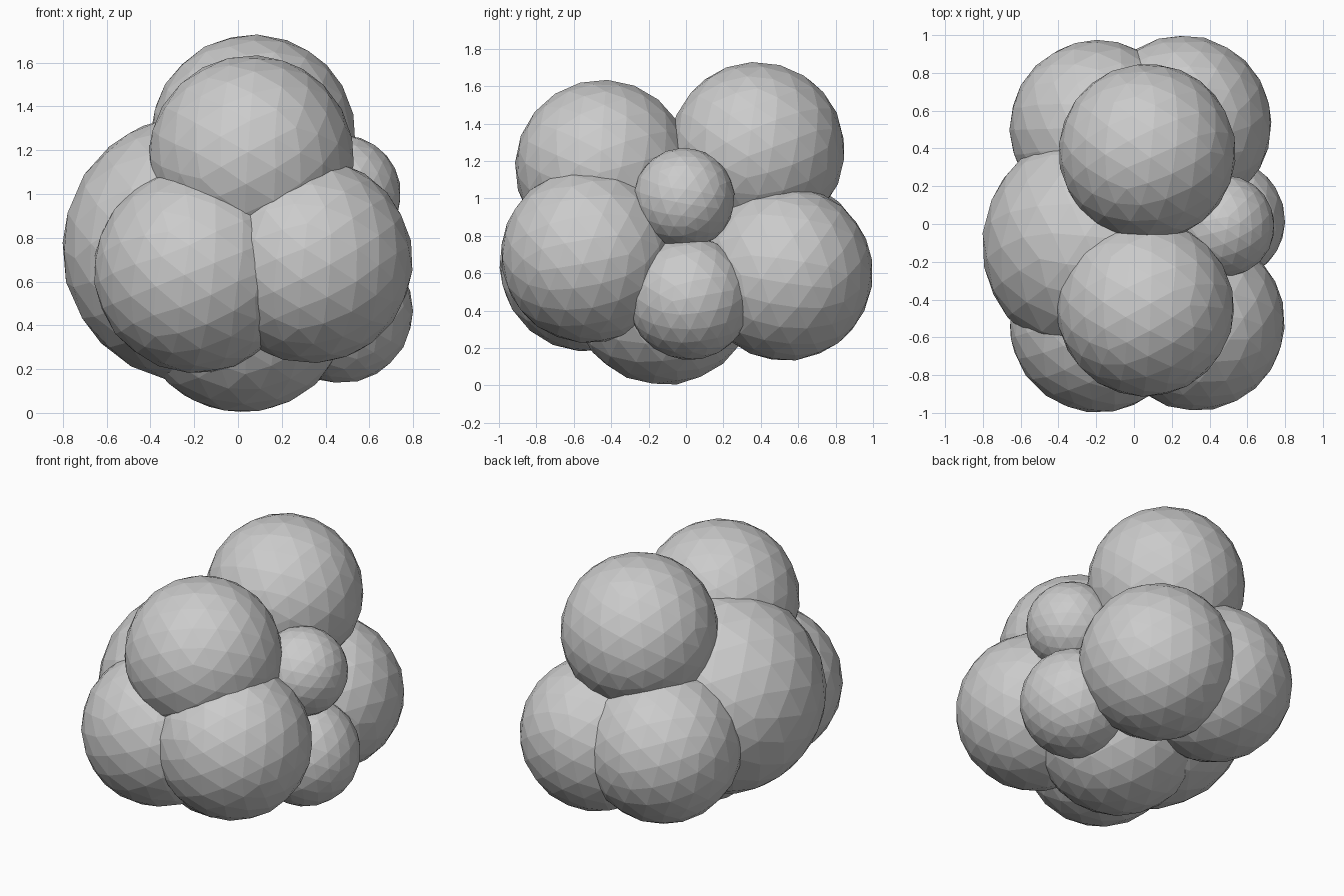
import bpy
import random
from math import pi

if "Cube" in bpy.data.objects:
    bpy.data.objects.remove(bpy.data.objects["Cube"])

random.seed(4)

# Lobes of the rounded clump: name, centre, radius
LOBES = [
    ("top_back_lobe", (0.07, 0.38, 1.26), 0.47),
    ("top_front_lobe", (0.06, -0.445, 1.165), 0.47),
    ("front_right_lobe", (0.33, -0.52, 0.695), 0.47),
    ("front_left_lobe", (-0.19, -0.53, 0.65), 0.47),
    ("large_left_lobe", (-0.19, -0.11, 0.75), 0.615),
    ("bottom_lobe", (0.02, -0.12, 0.495), 0.495),
    ("right_lower_lobe", (0.47, 0.02, 0.465), 0.33),
    ("right_upper_lobe", (0.475, -0.01, 1.0), 0.27),
    ("back_right_lobe", (0.26, 0.53, 0.6), 0.47),
    ("back_left_lobe", (-0.19, 0.505, 0.63), 0.47),
]


# Flat-faceted ball, turned so the facets of each lobe differ
def lobe(name, centre, radius):
    bpy.ops.mesh.primitive_ico_sphere_add(
        subdivisions=3, radius=radius, location=centre,
        rotation=[random.uniform(0, pi) for _ in range(3)])
    obj = bpy.context.object
    obj.name = name
    bpy.ops.object.shade_flat()


for part in LOBES:
    lobe(*part)
